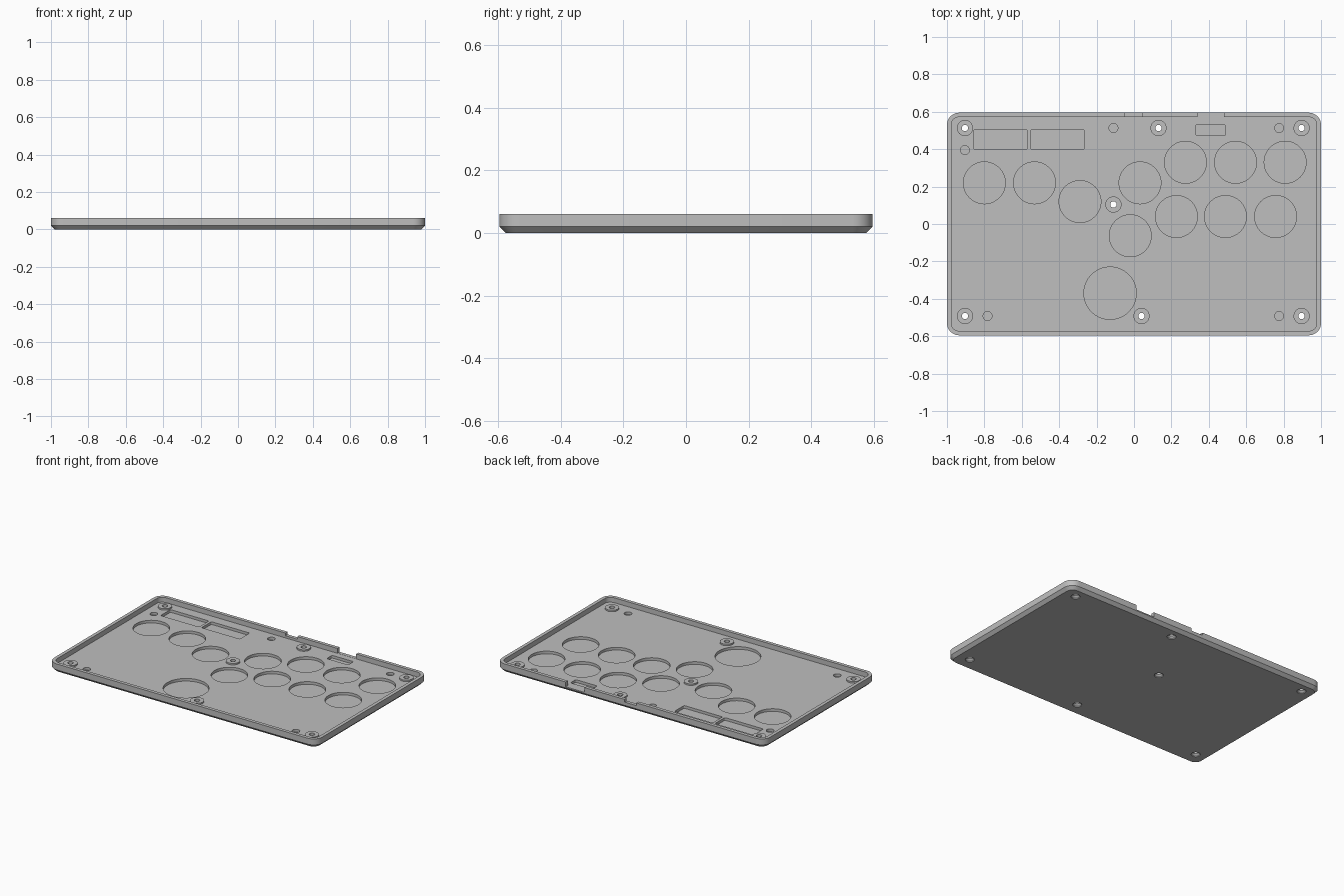
import bpy, bmesh
from math import cos, sin, pi

if "Cube" in bpy.data.objects:
    bpy.data.objects.remove(bpy.data.objects["Cube"])

HALF_X, HALF_Y, TOP = 1.0, 0.595, 0.06
FLOOR, POCKET, WALL, CHAMFER = 0.027, 0.009, 0.023, 0.02

grey = bpy.data.materials.new("plain grey")
grey.use_nodes = True
grey.diffuse_color = (0.52, 0.52, 0.52, 1)
grey.node_tree.nodes["Principled BSDF"].inputs["Base Color"].default_value = grey.diffuse_color


def rounded_rect(x0, x1, y0, y1, r, steps=8):
    centres = [(x1 - r, y1 - r), (x0 + r, y1 - r), (x0 + r, y0 + r), (x1 - r, y0 + r)]
    return [(cx + r * cos((q + i / steps) * pi / 2), cy + r * sin((q + i / steps) * pi / 2))
            for q, (cx, cy) in enumerate(centres) for i in range(steps + 1)]


def circle(x, y, r, n=48):
    return [(x + r * cos(2 * pi * i / n), y + r * sin(2 * pi * i / n)) for i in range(n)]


def loft(bm, sections):
    """Join matching outlines, given as (outline, z), into a closed solid."""
    rings = [[bm.verts.new((x, y, z)) for x, y in outline] for outline, z in sections]
    for a, b in zip(rings, rings[1:]):
        for i in range(len(a)):
            j = (i + 1) % len(a)
            bm.faces.new((a[i], a[j], b[j], b[i]))
    bm.faces.new(rings[0][::-1])
    bm.faces.new(rings[-1])


def prism(bm, outline, z0, z1):
    loft(bm, [(outline, z0), (outline, z1)])


def make_object(name, bm):
    bmesh.ops.recalc_face_normals(bm, faces=bm.faces)
    mesh = bpy.data.meshes.new(name)
    bm.to_mesh(mesh)
    bm.free()
    mesh.materials.append(grey)
    obj = bpy.data.objects.new(name, mesh)
    bpy.context.collection.objects.link(obj)
    return obj


def combine(target, tool, operation):
    tool.hide_render = True
    mod = target.modifiers.new(tool.name, 'BOOLEAN')
    mod.object, mod.operation, mod.solver = tool, operation, 'EXACT'
    bpy.context.view_layer.objects.active = target
    bpy.ops.object.modifier_apply(modifier=mod.name)
    bpy.data.objects.remove(tool)


def inset_plan(d, r):
    return rounded_rect(-HALF_X + d, HALF_X - d, -HALF_Y + d, HALF_Y - d, r)


# Tray with chamfered underside and raised rim
bm = bmesh.new()
loft(bm, [(inset_plan(CHAMFER, 0.045), 0), (inset_plan(0, 0.065), CHAMFER),
          (inset_plan(0, 0.065), TOP), (inset_plan(WALL, 0.042), TOP),
          (inset_plan(WALL, 0.042), FLOOR)])
tray = make_object("tray", bm)

# Screw positions and their raised bosses
screws = [(x, y) for x in (-0.904, 0.896) for y in (-0.492, 0.513)]
screws += [(0.131, 0.513), (0.04, -0.492), (-0.11, 0.104)]
bm = bmesh.new()
for x, y in screws:
    prism(bm, circle(x, y, 0.043), FLOOR - 0.01, FLOOR + 0.01)
combine(tray, make_object("screw_bosses", bm), 'UNION')

# Round button pockets
buttons = [(-0.8, 0.22), (-0.532, 0.22), (-0.289, 0.12), (0.032, 0.22), (-0.02, -0.063)]
buttons += [(x, 0.33) for x in (0.275, 0.543, 0.808)]
buttons += [(x, 0.04) for x in (0.227, 0.489, 0.757)]
bm = bmesh.new()
for x, y in buttons:
    prism(bm, circle(x, y, 0.112, 64), POCKET, TOP)
prism(bm, circle(-0.128, -0.37, 0.14, 72), POCKET, TOP)

# Small locating pockets
for x, y in [(-0.11, 0.513), (0.776, 0.513), (-0.904, 0.395), (-0.783, -0.492), (0.776, -0.492)]:
    prism(bm, circle(x, y, 0.024, 32), POCKET, TOP)

# Rectangular component pockets
for x0, x1, y0, y1 in [(-0.857, -0.57, 0.4, 0.505), (-0.552, -0.266, 0.4, 0.505),
                       (0.33, 0.49, 0.473, 0.53)]:
    prism(bm, rounded_rect(x0, x1, y0, y1, 0.008, 4), POCKET, TOP)

# Cable openings in the back rim
for x0, x1, z in [(0.34, 0.48, FLOOR + 0.001), (-0.047, 0.042, 0.042)]:
    prism(bm, [(x0, 0.55), (x1, 0.55), (x1, 0.65), (x0, 0.65)], z, TOP + 0.02)

# Screw holes, countersunk underneath
for x, y in screws:
    wide, narrow = circle(x, y, 0.028, 32), circle(x, y, 0.017, 32)
    loft(bm, [(wide, -0.02), (wide, 0.006), (narrow, 0.017), (narrow, TOP)])
combine(tray, make_object("pocket_cutters", bm), 'DIFFERENCE')

# Smooth the round walls and keep the edges crisp
bpy.ops.object.select_all(action='DESELECT')
tray.select_set(True)
bpy.context.view_layer.objects.active = tray
bpy.ops.object.shade_smooth_by_angle(angle=pi / 6)
